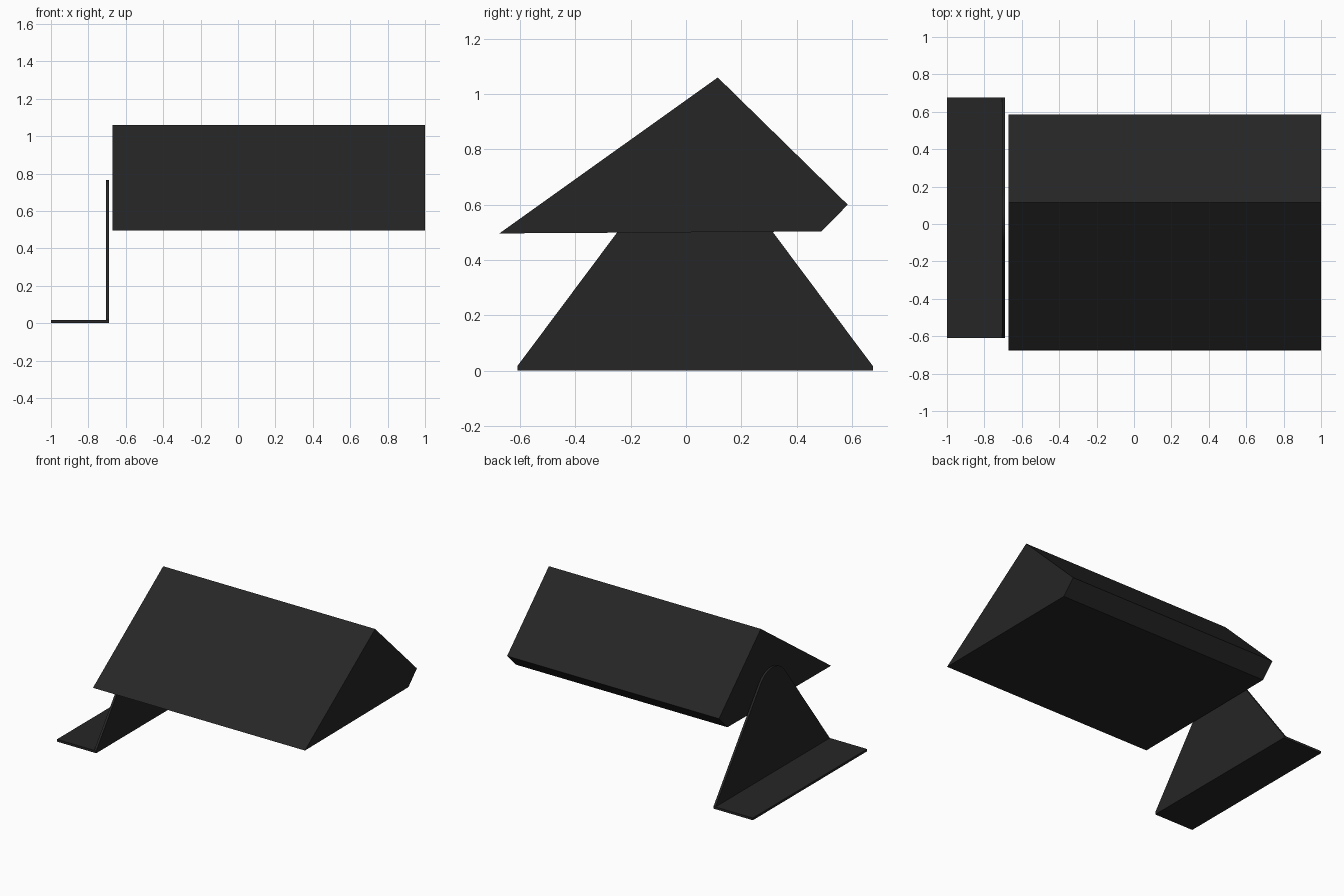
import bpy
import math
from mathutils import Vector

cube = bpy.data.objects.get("Cube")
if cube:
    bpy.data.objects.remove(cube, do_unlink=True)

black = bpy.data.materials.new("matte_black")
black.use_nodes = True
color = (0.019, 0.019, 0.019, 1)
black.diffuse_color = color
shader = black.node_tree.nodes["Principled BSDF"]
shader.inputs["Base Color"].default_value = color
shader.inputs["Roughness"].default_value = 0.8


def extrude_profile(name, profile, x0, x1):
    """Closed prism: a counter-clockwise (y, z) profile swept from x0 to x1."""
    n = len(profile)
    verts = [(x, y, z) for x in (x0, x1) for y, z in profile]
    faces = [tuple(reversed(range(n))), tuple(range(n, 2 * n))]
    faces += [(i, (i + 1) % n, n + (i + 1) % n, n + i) for i in range(n)]
    mesh = bpy.data.meshes.new(name)
    mesh.from_pydata(verts, [], faces)
    mesh.materials.append(black)
    obj = bpy.data.objects.new(name, mesh)
    bpy.context.collection.objects.link(obj)
    return obj


# Wedge-shaped housing
extrude_profile("housing", [(-0.675, 0.496), (0.49, 0.503), (0.585, 0.6), (0.115, 1.06)],
                -0.67, 1.0)

# L bracket: flat foot and upright triangular plate with a rounded top
thickness = 0.016
center_y, half_width = 0.033, 0.643
extrude_profile("bracket_foot",
                [(center_y - half_width, 0), (center_y + half_width, 0),
                 (center_y + half_width, thickness), (center_y - half_width, thickness)],
                -1.0, -0.69)

radius, round_z = 0.167, 0.598
lean = math.radians(37)
steps = 16
plate = [(center_y - half_width, thickness), (center_y + half_width, thickness)]
for i in range(steps + 1):
    a = lean + (math.pi - 2 * lean) * i / steps
    plate.append((center_y + radius * math.cos(a), round_z + radius * math.sin(a)))
upright = extrude_profile("bracket_upright", plate, -0.69 - thickness, -0.69)

# Smooth only the rounded top of the upright
bpy.ops.object.select_all(action='DESELECT')
upright.select_set(True)
bpy.context.view_layer.objects.active = upright
bpy.ops.object.shade_smooth_by_angle(angle=math.radians(30))
